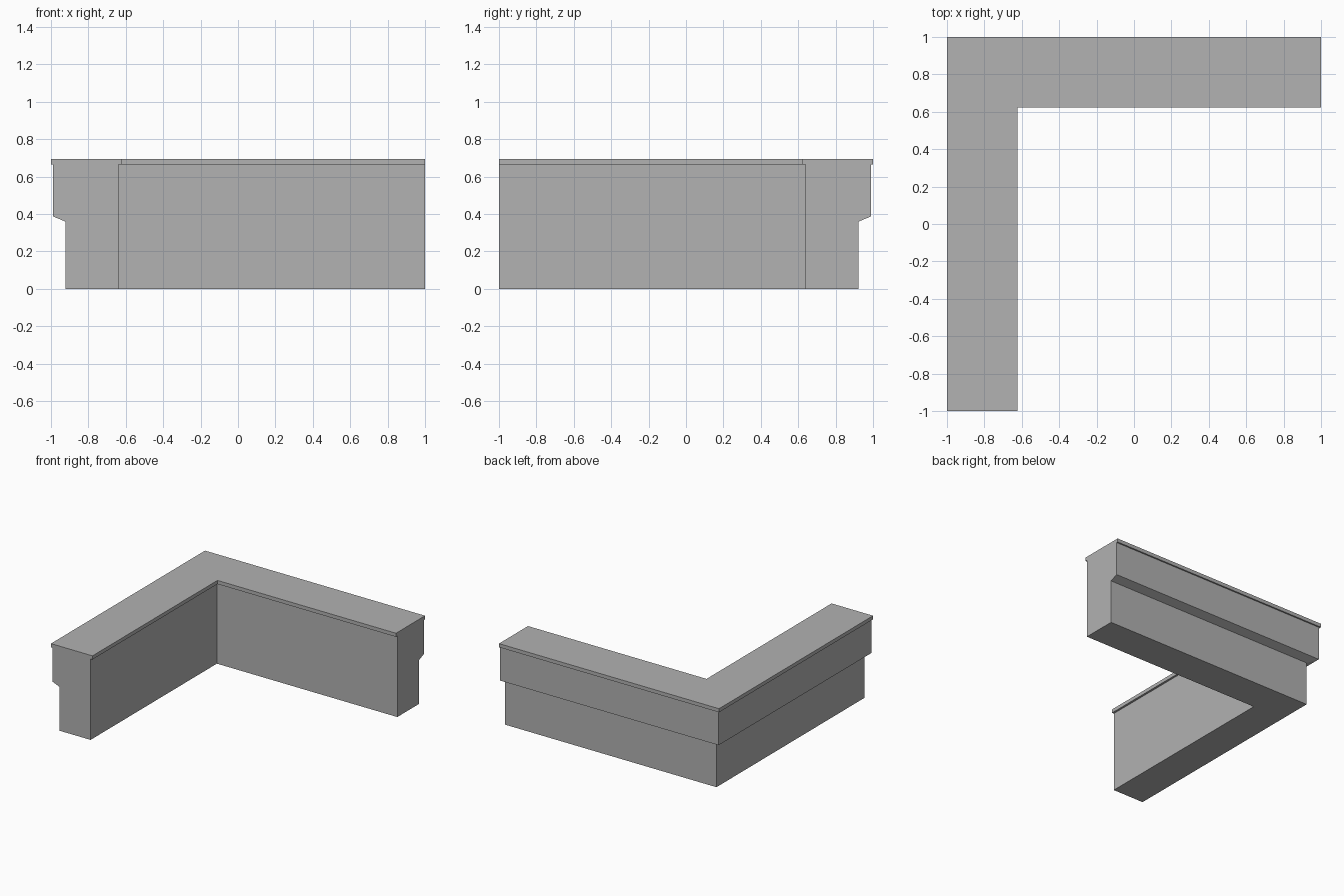
import bpy
import bmesh

cube = bpy.data.objects.get("Cube")
if cube:
    bpy.data.objects.remove(cube, do_unlink=True)

# Single stone grey material
COLOUR = (0.445, 0.445, 0.445, 1.0)
stone = bpy.data.materials.new("stone_grey")
stone.use_nodes = True
stone.diffuse_color = COLOUR
stone.node_tree.nodes["Principled BSDF"].inputs["Base Color"].default_value = COLOUR

# Wall cross-section: (distance inward from the outer edge, height)
profile = [
    (0.0, 0.695), (0.0, 0.665), (0.012, 0.665), (0.012, 0.387), (0.077, 0.36),
    (0.077, 0.0), (0.36, 0.0), (0.36, 0.665), (0.377, 0.665), (0.377, 0.695),
]


def sweep_corner(name, section):
    """Sweep a section along an L with a mitred corner and closed ends."""
    bm = bmesh.new()
    stations = (
        [bm.verts.new((-1 + d, -1, z)) for d, z in section],
        [bm.verts.new((-1 + d, 1 - d, z)) for d, z in section],
        [bm.verts.new((1, 1 - d, z)) for d, z in section],
    )
    count = len(section)
    for a, b in zip(stations, stations[1:]):
        for i in range(count):
            j = (i + 1) % count
            bm.faces.new((a[i], a[j], b[j], b[i]))
    bm.faces.new(stations[0])
    bm.faces.new(stations[-1])
    bmesh.ops.recalc_face_normals(bm, faces=bm.faces)
    mesh = bpy.data.meshes.new(name)
    bm.to_mesh(mesh)
    bm.free()
    mesh.materials.append(stone)
    obj = bpy.data.objects.new(name, mesh)
    bpy.context.collection.objects.link(obj)
    return obj


# Corner wall with overhanging upper course and thin coping
sweep_corner("corner_parapet_wall", profile)
